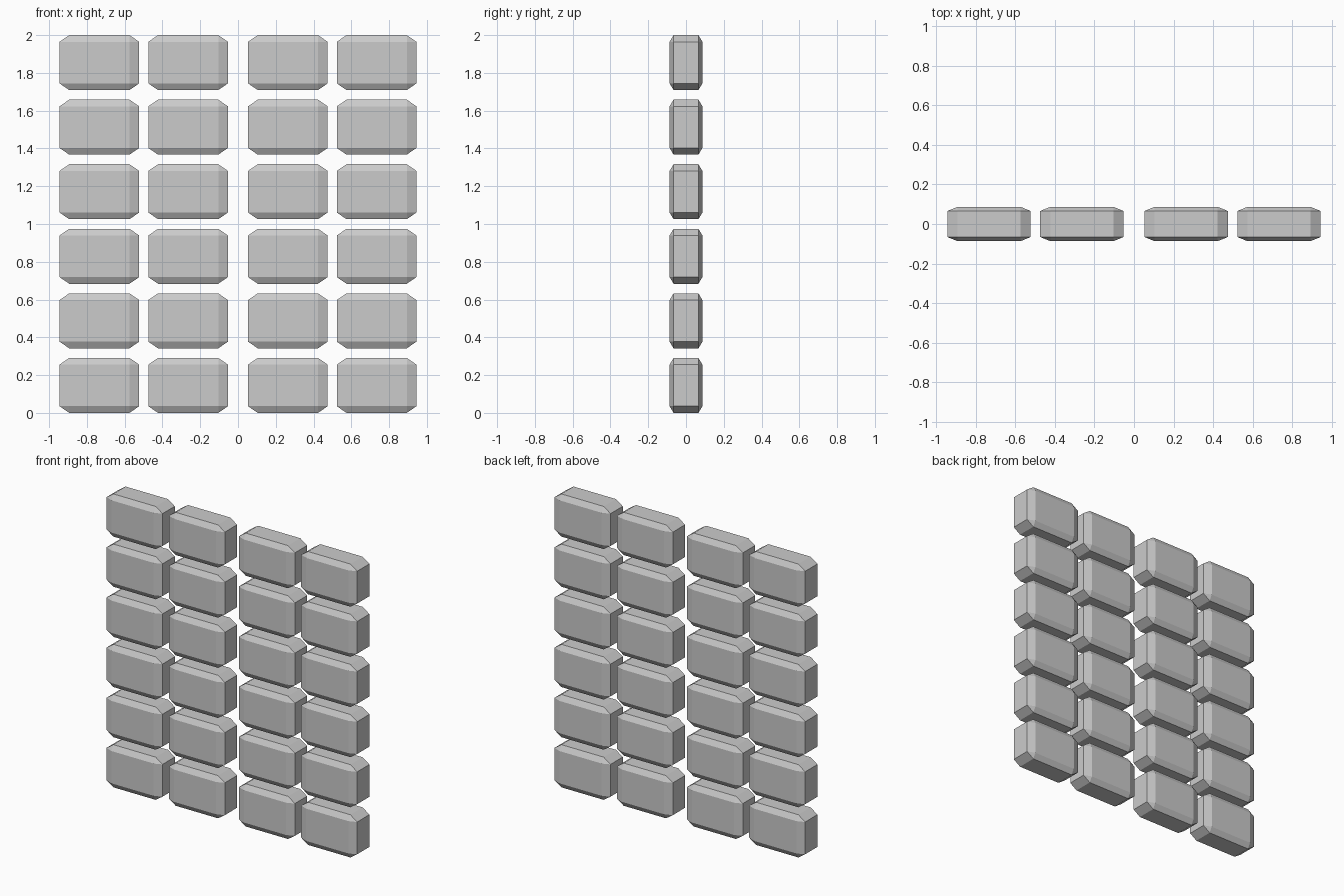
import bpy, bmesh
from mathutils import Matrix, Vector

if "Cube" in bpy.data.objects:
    bpy.data.objects.remove(bpy.data.objects["Cube"])

SIZE = Vector((0.422, 0.174, 0.291))
PITCH = (2.0 - SIZE.z) / 5


# Chamfered unit cube, stretched so the chamfer follows the block proportions
def block_mesh():
    bm = bmesh.new()
    bmesh.ops.create_cube(bm, size=1.0)
    bmesh.ops.bevel(bm, geom=bm.edges[:], offset=0.122, offset_type='OFFSET',
                    segments=1, affect='EDGES')
    bmesh.ops.transform(bm, matrix=Matrix.Diagonal((*SIZE, 1.0)), verts=bm.verts[:])
    mesh = bpy.data.meshes.new("stone_block")
    bm.to_mesh(mesh)
    bm.free()
    return mesh


# Six rows of four blocks, with a wider gap down the middle
mesh = block_mesh()
for row in range(6):
    for col, x in enumerate((-0.734, -0.264, 0.264, 0.734)):
        block = bpy.data.objects.new(f"block_row{row + 1}_column{col + 1}", mesh)
        block.location = (x, 0, SIZE.z / 2 + row * PITCH)
        bpy.context.collection.objects.link(block)
